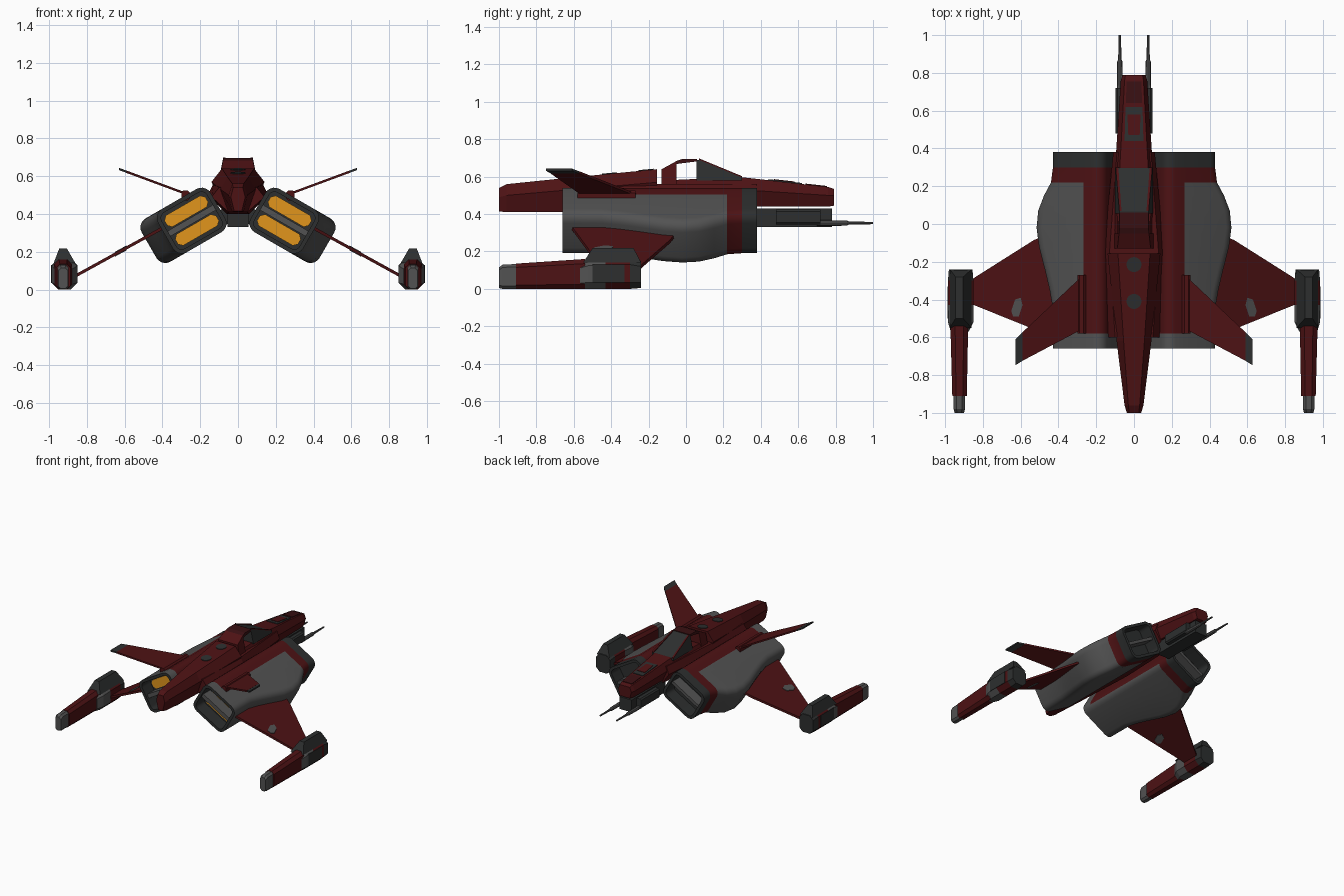
import bpy, bmesh, math
from mathutils import Vector

if "Cube" in bpy.data.objects:
    bpy.data.objects.remove(bpy.data.objects["Cube"])

def material(name, rgb):
    m = bpy.data.materials.new(name)
    m.diffuse_color = (*rgb, 1)
    m.use_nodes = True
    m.node_tree.nodes["Principled BSDF"].inputs["Base Color"].default_value = m.diffuse_color
    return m

RED, GREY, DARK, ORANGE, DEEP = range(5)
MATS = [material("dark_red", (0.075, 0.006, 0.007)), material("hull_grey", (0.085, 0.085, 0.085)),
        material("charcoal", (0.026, 0.028, 0.028)), material("engine_orange", (0.75, 0.30, 0.012)),
        material("deep_red", (0.040, 0.005, 0.006))]

def finish(name, bm, rule, mirror=False, smooth=False):
    """Turn a bmesh into an object, colouring faces by a fixed index or by a rule on the centre."""
    bmesh.ops.recalc_face_normals(bm, faces=bm.faces)
    for f in bm.faces:
        f.material_index = rule(f.calc_center_median()) if callable(rule) else rule
    me = bpy.data.meshes.new(name)
    bm.to_mesh(me)
    bm.free()
    for m in MATS:
        me.materials.append(m)
    ob = bpy.data.objects.new(name, me)
    bpy.context.collection.objects.link(ob)
    if mirror:
        ob.modifiers.new("mirror", 'MIRROR').use_mirror_merge = False
    if smooth:
        bpy.ops.object.select_all(action='DESELECT')
        ob.select_set(True)
        bpy.context.view_layer.objects.active = ob
        bpy.ops.object.shade_smooth_by_angle(angle=math.radians(35))
    return ob

def loft(name, rings, rule, **kw):
    bm = bmesh.new()
    vs = [[bm.verts.new(p) for p in r] for r in rings]
    n = len(vs[0])
    for a, b in zip(vs, vs[1:]):
        for i in range(n):
            bm.faces.new((a[i], a[(i + 1) % n], b[(i + 1) % n], b[i]))
    bm.faces.new(vs[0])
    bm.faces.new(vs[-1])
    return finish(name, bm, rule, **kw)

def box(name, x, y, z, rule, **kw):
    ring = lambda yy: [(x[0], yy, z[0]), (x[1], yy, z[0]), (x[1], yy, z[1]), (x[0], yy, z[1])]
    return loft(name, [ring(y[0]), ring(y[1])], rule, **kw)

def plate(name, poly, zf, t, rule, **kw):
    """Thin panel: plan outline laid on the height function zf(x, y)."""
    return loft(name, [[(x, y, zf(x, y) + d) for x, y in poly] for d in (-t / 2, t / 2)], rule, **kw)

def side_prism(name, prof, w, rule):
    """Side profile (y, z) extruded across x; w(z) gives the half width."""
    return loft(name, [[(s * w(z), y, z) for y, z in prof] for s in (-1, 1)], rule)

def hull(y, top_w, mid_w, bot_w, top, mid, bot):
    half = [(top_w, top), (mid_w, mid), (bot_w, bot)]
    return [(x, y, z) for x, z in half] + [(-x, y, z) for x, z in reversed(half)]

def octa(y, x0, x1, z0, z1, c):
    pts = [(x0 + c, z0), (x1 - c, z0), (x1, z0 + c), (x1, z1 - c),
           (x1 - c, z1), (x0 + c, z1), (x0, z1 - c), (x0, z0 + c)]
    return [(x, y, z) for x, z in pts]

# Engine nacelles: rounded boxes rolled 30 degrees, bulging on the outer side
C, S = math.cos(math.radians(30)), 0.5
def nac(u, v, y):
    return Vector((0.245 + u * C + v * S, y, 0.365 - u * S + v * C))

def nac_ring(y, bulge=0.0, inset=0.0):
    a, b, r = 0.16 - inset, 0.132 - inset, 0.055 - inset * 0.5
    pts = []
    for k, (su, sv) in enumerate(((1, 1), (-1, 1), (-1, -1), (1, -1))):
        ctr = su * (a - r) + (bulge if su > 0 else 0), sv * (b - r)
        for i in range(6):
            t = math.radians(90 * k + 18 * i)
            pts.append((ctr[0] + r * math.cos(t), ctr[1] + r * math.sin(t)))
        if k == 0:
            pts.append((-0.05, b))     # colour split on the upper side
    return [nac(u, v, y) for u, v in pts]

def nac_rule(p):
    u = (p.x - 0.245) * C - (p.z - 0.365) * S
    v = (p.x - 0.245) * S + (p.z - 0.365) * C
    if p.y < -0.58 or p.y > 0.30:
        return DARK if abs(u) < 0.14 and abs(v) < 0.105 or p.y > 0.3 else GREY
    if p.y > 0.22:
        return RED
    return RED if u < -0.05 and v > -0.11 else GREY

bulges = [(-0.66, 0), (-0.58, 0), (-0.45, 0), (-0.35, 0.02), (-0.25, 0.047), (-0.12, 0.085), (-0.02, 0.1),
          (0.07, 0.09), (0.15, 0.055), (0.22, 0.012), (0.30, 0), (0.38, 0)]
loft("engine_nacelle", [nac_ring(y, b) for y, b in bulges], nac_rule, mirror=True, smooth=True)
nacelle = bpy.data.objects["engine_nacelle"]
# open both ends into recessed ducts
bm = bmesh.new()
bm.from_mesh(nacelle.data)
bm.faces.ensure_lookup_table()
for f in [f for f in bm.faces if len(f.verts) > 4]:
    inward = 1 if f.calc_center_median().y < 0 else -1
    bmesh.ops.inset_region(bm, faces=[f], thickness=0.022, use_even_offset=True)
    new = bmesh.ops.extrude_discrete_faces(bm, faces=[f])["faces"][0]
    for v in new.verts:
        v.co.y += inward * 0.11
    new.material_index = DARK
    for e in new.edges:
        for g in e.link_faces:
            g.material_index = DARK
bm.to_mesh(nacelle.data)
bm.free()

def nac_block(name, u, v, y, rule):
    k = 0.02 if v[1] - v[0] > 0.05 else 0.004
    ring = lambda yy: [nac(p[0], p[2], yy) for p in octa(0, u[0], u[1], v[0], v[1], k)]
    loft(name, [ring(y[0]), ring(y[1])], rule, mirror=True)

nac_block("exhaust_bar", (-0.14, 0.14), (-0.016, 0.016), (-0.64, -0.54), GREY)
nac_block("intake_bar", (-0.14, 0.14), (-0.012, 0.012), (0.26, 0.36), GREY)
for tag, v in (("upper", (0.022, 0.092)), ("lower", (-0.092, -0.022))):
    nac_block(f"exhaust_glow_{tag}", (-0.125, 0.125), v, (-0.558, -0.549), ORANGE)

# Central fuselage between the nacelles
loft("fuselage_core", [hull(-0.60, 0.10, 0.14, 0.05, 0.54, 0.49, 0.41),
                       hull(-0.15, 0.13, 0.16, 0.06, 0.56, 0.50, 0.40),
                       hull(0.38, 0.09, 0.11, 0.05, 0.56, 0.50, 0.41)], RED)

# Long tapering spine towards the engines
loft("spine", [hull(-1.0, 0.025, 0.038, 0.02, 0.54, 0.49, 0.415),
               hull(-0.96, 0.03, 0.05, 0.03, 0.56, 0.50, 0.41),
               hull(-0.62, 0.055, 0.092, 0.05, 0.595, 0.53, 0.41),
               hull(-0.155, 0.085, 0.14, 0.10, 0.64, 0.57, 0.47)], RED)
for i, y in enumerate((-0.215, -0.41)):
    disc = [(0.04 * math.cos(k * math.pi / 8), y + 0.04 * math.sin(k * math.pi / 8)) for k in range(16)]
    plate(f"spine_hatch_{i}", disc, lambda x, yy: 0.655 + 0.097 * yy, 0.009, DARK)

# Nose and cockpit
loft("nose", [hull(-0.12, 0.085, 0.11, 0.07, 0.58, 0.54, 0.45),
              hull(0.10, 0.09, 0.105, 0.07, 0.59, 0.54, 0.44),
              hull(0.30, 0.075, 0.10, 0.06, 0.597, 0.53, 0.44),
              hull(0.76, 0.05, 0.07, 0.05, 0.545, 0.50, 0.44),
              hull(0.79, 0.045, 0.06, 0.045, 0.535, 0.50, 0.445)], RED)
top_z = lambda x, y: 0.597 - 0.113 * (y - 0.30) + 0.002
plate("nose_panel_rim", [(-0.05, 0.44), (0.05, 0.44), (0.045, 0.62), (-0.045, 0.62)], top_z, 0.007, DARK)
plate("nose_panel", [(-0.03, 0.47), (0.03, 0.47), (0.035, 0.58), (-0.035, 0.58)],
      lambda x, y: top_z(x, y) + 0.004, 0.006, RED)
plate("nose_tip_panel", [(-0.042, 0.64), (0.042, 0.64), (0.04, 0.755), (-0.04, 0.755)], top_z, 0.005, DEEP)
cab_w = lambda z: 0.10 - 0.2 * (z - 0.58)
side_prism("cockpit_rear", [(-0.13, 0.55), (-0.13, 0.64), (-0.05, 0.684), (-0.05, 0.56)], cab_w, RED)
side_prism("cockpit_roof", [(-0.05, 0.668), (-0.05, 0.684), (-0.02, 0.695), (0.06, 0.695), (0.06, 0.682)],
           cab_w, DEEP)
side_prism("windscreen", [(0.055, 0.58), (0.055, 0.69), (0.07, 0.69), (0.30, 0.595), (0.30, 0.58)], cab_w,
           lambda p: DARK)
screen_z = lambda x, y: 0.693 - 0.413 * (y - 0.07)
plate("windscreen_frame", [(0.066, 0.07), (0.078, 0.07), (0.097, 0.30), (0.083, 0.30)], screen_z, 0.009,
      RED, mirror=True)

# Gun pack under the nose
box("gun_pack", (-0.055, 0.055), (0.34, 0.78), (0.33, 0.43), DARK)
loft("gun_housing", [octa(y, 0.05, 0.098, 0.345, 0.425, 0.01) for y in (0.48, 0.72)], DARK, mirror=True)
def barrel(y, r):
    return [(0.075 + r * math.cos(k * math.pi / 4), y, 0.352 + r * math.sin(k * math.pi / 4)) for k in range(8)]
loft("gun_barrel", [barrel(0.70, 0.016), barrel(0.86, 0.014), barrel(0.87, 0.009), barrel(1.0, 0.006)],
     GREY, mirror=True)

# Upper fins with dark tips
fin_z = lambda x, y: 0.505 + 0.37 * (x - 0.27)
plate("upper_fin", [(0.23, -0.24), (0.28, -0.28), (0.59, -0.573), (0.59, -0.724), (0.27, -0.555), (0.23, -0.53)],
      fin_z, 0.013, RED, mirror=True)
plate("upper_fin_tip", [(0.59, -0.573), (0.628, -0.61), (0.628, -0.748), (0.59, -0.724)],
      fin_z, 0.012, DARK, mirror=True)
loft("fin_root", [octa(y, 0.255, 0.30, 0.47, 0.525, 0.012) for y in (-0.58, -0.27)], RED, mirror=True)

# Lower wings
wing_z = lambda x, y: 0.27 - 0.55 * (x - 0.5)
plate("lower_wing", [(0.40, -0.03), (0.53, -0.085), (0.87, -0.30), (0.87, -0.42), (0.56, -0.545), (0.40, -0.61)],
      wing_z, 0.018, RED, mirror=True)
plate("wing_patch", [(0.60, -0.39), (0.63, -0.40), (0.65, -0.46), (0.64, -0.49), (0.61, -0.49), (0.59, -0.43)],
      wing_z, 0.026, GREY, mirror=True)

# Wingtip pods: body, top block and long boom with a grey end
def pod_rule(p):
    return DARK if p.y > -0.30 else RED if p.y > -0.43 else GREY
loft("wingtip_pod", [octa(-0.57, 0.875, 0.97, 0.0, 0.14, 0.03), octa(-0.52, 0.85, 0.985, 0.0, 0.16, 0.035),
                     octa(-0.43, 0.85, 0.985, 0.0, 0.165, 0.035), octa(-0.30, 0.85, 0.985, 0.0, 0.165, 0.035),
                     octa(-0.24, 0.855, 0.98, 0.005, 0.15, 0.03)], pod_rule, mirror=True)
loft("pod_top_block", [[(0.86, y0, 0.14), (0.975, y0, 0.14), (0.945, y1, 0.218), (0.905, y1, 0.218)]
                       for y0, y1 in ((-0.55, -0.50), (-0.24, -0.28))], DARK, mirror=True)
box("pod_side_panel", (0.98, 0.988), (-0.50, -0.33), (0.035, 0.13), DARK, mirror=True)
loft("pod_boom", [octa(-0.91, 0.885, 0.962, 0.0, 0.135, 0.02), octa(-0.54, 0.878, 0.972, 0.0, 0.16, 0.025)],
     RED, mirror=True)
loft("pod_boom_tip", [octa(-1.0, 0.90, 0.95, 0.005, 0.115, 0.015), octa(-0.98, 0.895, 0.955, 0.0, 0.13, 0.015),
                      octa(-0.90, 0.895, 0.955, 0.0, 0.133, 0.015)], GREY, mirror=True)
